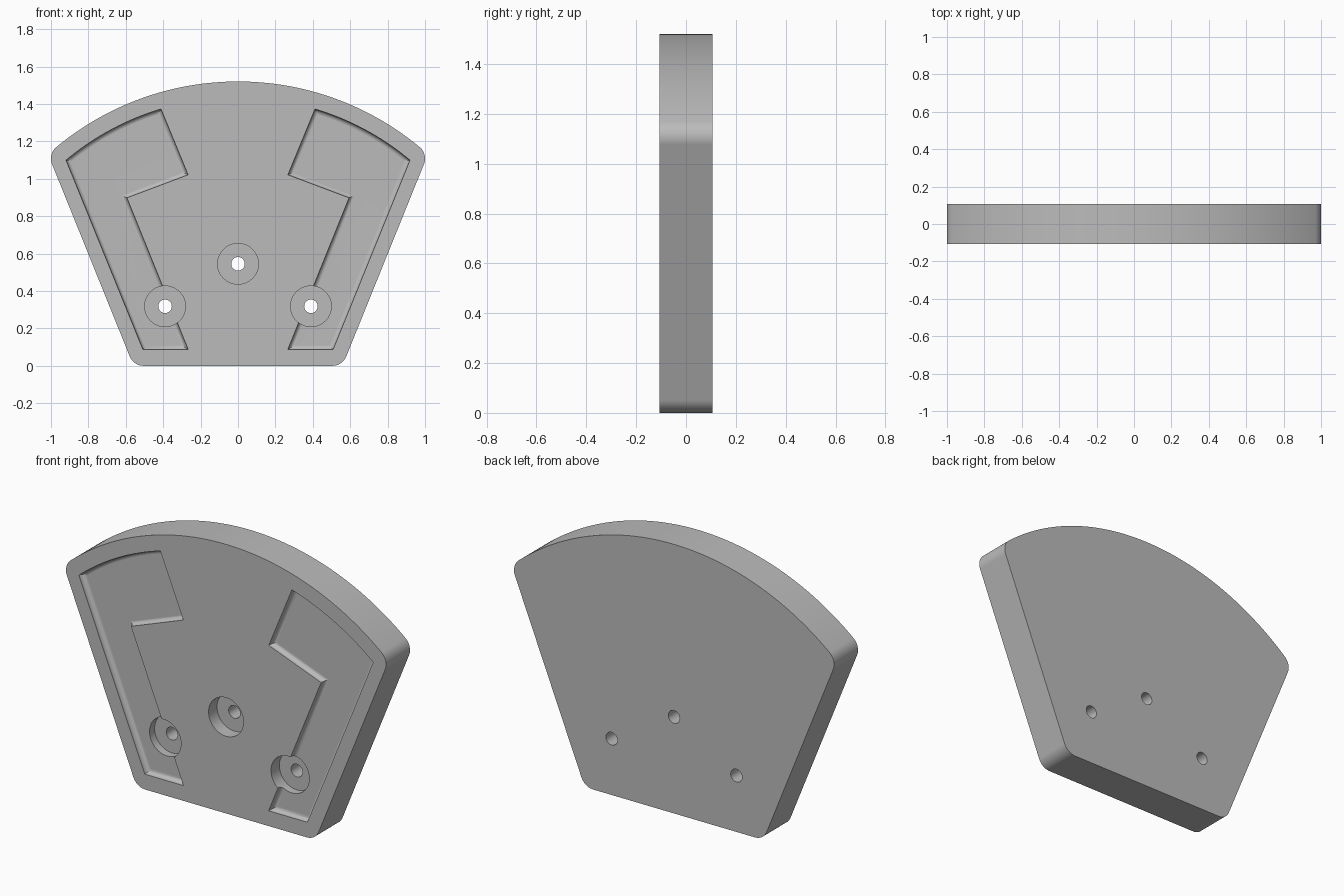
import bpy
import bmesh
from math import sin, cos, pi, radians, atan2, hypot
from mathutils import Vector

cube = bpy.data.objects.get("Cube")
if cube:
    bpy.data.objects.remove(cube)

HALF = 0.107             # half of the plate thickness
RIM = 1.52               # radius of the curved top, centred on the origin
CORNER = 0.08            # corner rounding
SLOPE = radians(22)      # lean of the sides
POCKET_RIM = 1.433
POCKET_DEPTH, FILLET = 0.03, 0.025
BORE_R, BORE_DEPTH, HOLE_R = 0.109, 0.075, 0.036

grey = bpy.data.materials.new("plain grey")
grey.use_nodes = True
grey.diffuse_color = (0.5, 0.5, 0.5, 1)
grey.node_tree.nodes["Principled BSDF"].inputs["Base Color"].default_value = (0.5, 0.5, 0.5, 1)


def arc(cx, cz, r, start, end, steps):
    """Points on a circle in the xz plane."""
    return [Vector((cx + r * cos(start + (end - start) * i / steps),
                    cz + r * sin(start + (end - start) * i / steps)))
            for i in range(steps + 1)]


def inset(points, dist):
    """Move a counter-clockwise outline inwards with mitred corners."""
    result = []
    for i, p in enumerate(points):
        a = (p - points[i - 1]).normalized()
        b = (points[(i + 1) % len(points)] - p).normalized()
        na, nb = Vector((-a.y, a.x)), Vector((-b.y, b.x))
        result.append(p + (na + nb) * dist / (1 + na.dot(nb)))
    return result


def loft(name, layers):
    """Closed solid through (outline, y) layers."""
    bm = bmesh.new()
    rings = [[bm.verts.new((p.x, y, p.y)) for p in pts] for pts, y in layers]
    for low, high in zip(rings, rings[1:]):
        for i in range(len(low)):
            bm.faces.new((low[i - 1], low[i], high[i], high[i - 1]))
    bm.faces.new(rings[0])
    bm.faces.new(rings[-1])
    bmesh.ops.recalc_face_normals(bm, faces=bm.faces[:])
    mesh = bpy.data.meshes.new(name)
    bm.to_mesh(mesh)
    bm.free()
    mesh.materials.append(grey)
    obj = bpy.data.objects.new(name, mesh)
    bpy.context.collection.objects.link(obj)
    return obj


def mirrored(points):
    return [Vector((-p.x, p.y)) for p in reversed(points)]


# Fan-shaped plate: rounded lower corner, rounded upper corner, curved top
top_x = 1 - CORNER
top_z = ((RIM - CORNER) ** 2 - top_x ** 2) ** 0.5
low_x = top_x - (top_z - CORNER) * sin(SLOPE) / cos(SLOPE)
rim_angle = atan2(top_z, top_x)
right_side = arc(low_x, CORNER, CORNER, -pi / 2, -SLOPE, 10)
right_side += arc(top_x, top_z, CORNER, -SLOPE, rim_angle, 12)
crown = arc(0, 0, RIM, rim_angle, pi - rim_angle, 64)[1:-1]
outline = right_side + crown + mirrored(right_side)
plate = loft("fan_plate", [(outline, -HALF), (outline, HALF)])

# Stepped pocket outline on the left half
outer, inner = Vector((0.92, 1.10)), Vector((0.412, 1.374))
pocket = [Vector(p) for p in ((0.266, 0.086), (0.508, 0.086))]
pocket += arc(0, 0, POCKET_RIM, atan2(outer.y, outer.x), atan2(inner.y, inner.x), 24)
pocket += [Vector(p) for p in ((0.267, 1.021), (0.594, 0.898))]

cutters = []
for side, pts in (("left", pocket), ("right", mirrored(pocket))):
    layers = [(pts, -HALF - 0.05)]
    for i in range(7):
        t = pi / 2 * i / 6
        depth = POCKET_DEPTH - FILLET + FILLET * sin(t)
        layers.append((inset(pts, FILLET * (1 - cos(t))), -HALF + depth))
    cutters.append(loft(side + "_pocket_cutter", layers))

# Counterbored screw holes
for name, x, z in (("middle", 0, 0.545), ("left", 0.39, 0.318), ("right", -0.39, 0.318)):
    bore = arc(x, z, BORE_R, 0, 2 * pi, 48)[:-1]
    hole = arc(x, z, HOLE_R, 0, 2 * pi, 32)[:-1]
    cutters.append(loft(name + "_bore_cutter", [(bore, -HALF - 0.06), (bore, -HALF + BORE_DEPTH)]))
    cutters.append(loft(name + "_hole_cutter", [(hole, -HALF - 0.07), (hole, HALF + 0.07)]))

bpy.context.view_layer.objects.active = plate
plate.select_set(True)
for cutter in cutters:
    cutter.hide_render = True
    cutter.select_set(False)
    mod = plate.modifiers.new(cutter.name, 'BOOLEAN')
    mod.operation = 'DIFFERENCE'
    mod.solver = 'EXACT'
    mod.object = cutter
    bpy.ops.object.modifier_apply(modifier=mod.name)
    bpy.data.objects.remove(cutter)

# Smooth curves, sharp edges, flat faces kept flat
bpy.ops.object.shade_smooth_by_angle(angle=radians(30))
weighted = plate.modifiers.new("flat_faces", 'WEIGHTED_NORMAL')
weighted.keep_sharp = True
